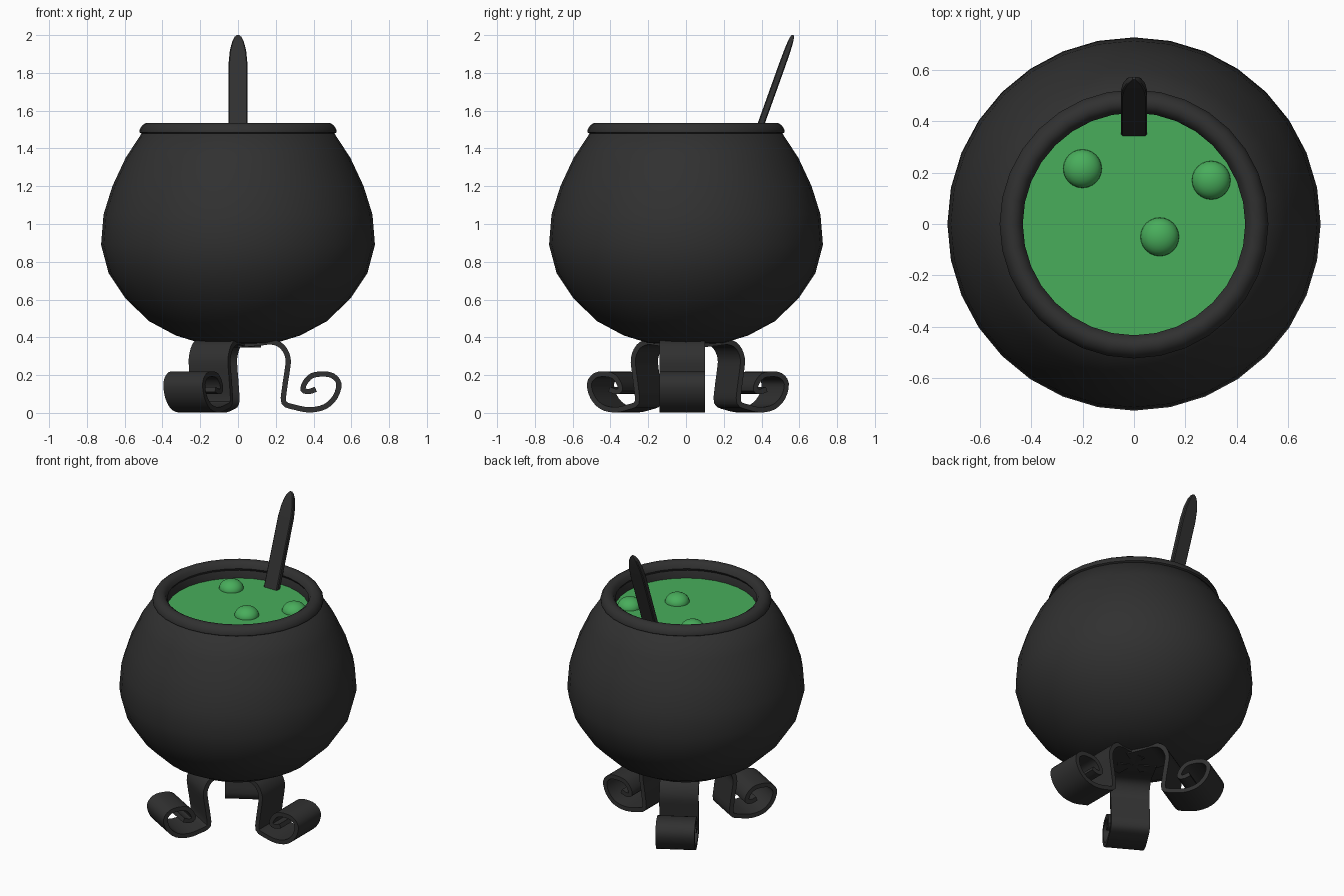
import bpy, bmesh, math
from mathutils import Vector

if "Cube" in bpy.data.objects:
    bpy.data.objects.remove(bpy.data.objects["Cube"])


def material(name, rgb):
    m = bpy.data.materials.new(name)
    m.diffuse_color = (*rgb, 1)
    m.use_nodes = True
    m.node_tree.nodes["Principled BSDF"].inputs["Base Color"].default_value = m.diffuse_color
    return m


IRON = material("black iron", (0.03, 0.03, 0.03))
BREW = material("green brew", (0.065, 0.42, 0.105))


def finish(bm, name, mat, angle=40):
    bmesh.ops.recalc_face_normals(bm, faces=bm.faces)
    mesh = bpy.data.meshes.new(name)
    bm.to_mesh(mesh)
    bm.free()
    mesh.materials.append(mat)
    ob = bpy.data.objects.new(name, mesh)
    bpy.context.collection.objects.link(ob)
    bpy.ops.object.select_all(action='DESELECT')
    bpy.context.view_layer.objects.active = ob
    ob.select_set(True)
    bpy.ops.object.shade_smooth_by_angle(angle=math.radians(angle))
    return ob


def skin(bm, rings, close_rings=False, cap=False):
    """Bridge a list of closed vertex rings with quads."""
    vs = [[bm.verts.new(p) for p in r] for r in rings]
    n = len(vs[0])
    pairs = list(zip(vs, vs[1:])) + ([(vs[-1], vs[0])] if close_rings else [])
    for a, b in pairs:
        for i in range(n):
            j = (i + 1) % n
            bm.faces.new((a[i], a[j], b[j], b[i]))
    if cap:
        bm.faces.new(vs[0])
        bm.faces.new(vs[-1])


def lathe(name, profile, mat, seg=32, closed=False):
    bm = bmesh.new()
    skin(bm, [[(r * math.cos(2 * math.pi * i / seg), r * math.sin(2 * math.pi * i / seg), z)
               for i in range(seg)] for r, z in profile], closed)
    bmesh.ops.remove_doubles(bm, verts=bm.verts, dist=1e-5)
    return finish(bm, name, mat)


# Round pot: outer wall, then the inner wall down to below the brew
lathe("pot", [(0, 0.36), (0.2, 0.37), (0.33, 0.41), (0.47, 0.485), (0.595, 0.605),
              (0.685, 0.74), (0.725, 0.89), (0.712, 1.05), (0.665, 1.2), (0.595, 1.35),
              (0.51, 1.48), (0.45, 1.5), (0.435, 1.46), (0.435, 1.40)], IRON)

# Rolled rim
lathe("rim", [(0.505, 1.475), (0.522, 1.485), (0.522, 1.497), (0.508, 1.522), (0.487, 1.536),
              (0.463, 1.536), (0.443, 1.522), (0.432, 1.495), (0.445, 1.475)], IRON, closed=True)

# Brew surface
bm = bmesh.new()
bmesh.ops.create_circle(bm, cap_ends=True, segments=32, radius=0.437)
bmesh.ops.translate(bm, verts=bm.verts, vec=(0, 0, 1.43))
finish(bm, "brew_surface", BREW)

# Bubbles
for k, (x, y) in enumerate([(-0.2, 0.215), (0.3, 0.17), (0.1, -0.05)]):
    bm = bmesh.new()
    bmesh.ops.create_uvsphere(bm, u_segments=24, v_segments=14, radius=0.075)
    bmesh.ops.scale(bm, verts=bm.verts, vec=(1, 1, 0.75))
    bmesh.ops.translate(bm, verts=bm.verts, vec=(x, y, 1.43))
    finish(bm, f"bubble_{k + 1}", BREW)

# Leaning stirring stick: flat bevelled section, tapering to a rounded tip
base, tip = Vector((0, 0.315, 1.3)), Vector((0, 0.566, 2.0))
across, thick = Vector((1, 0, 0)), (tip - base).normalized().cross(Vector((1, 0, 0)))
rings = []
for t, w, h in [(0, 0.05, 0.018), (0.78, 0.05, 0.018), (0.88, 0.043, 0.017),
                (0.95, 0.03, 0.014), (0.985, 0.017, 0.010), (1, 0.006, 0.005)]:
    c = base.lerp(tip, t)
    b = 0.3 * h
    outline = [(w, h - b), (w - b, h), (b - w, h), (-w, h - b),
               (-w, b - h), (b - w, -h), (w - b, -h), (w, b - h)]
    rings.append([c + across * u + thick * v for u, v in outline])
bm = bmesh.new()
skin(bm, rings, cap=True)
finish(bm, "stirring_stick", IRON)

# Scrolled ribbon legs: smooth path in (outward, z)
PATH = [(0.0, 0.36), (0.1, 0.368), (0.18, 0.375), (0.235, 0.35), (0.265, 0.29), (0.26, 0.22),
        (0.248, 0.14), (0.243, 0.055), (0.30, 0.03), (0.38, 0.016), (0.46, 0.033),
        (0.515, 0.085), (0.534, 0.155), (0.50, 0.197), (0.445, 0.206), (0.39, 0.196),
        (0.355, 0.16), (0.345, 0.122), (0.375, 0.113), (0.412, 0.125)]


def spline(points, steps=3):
    p = [Vector(q) for q in points]
    p = [2 * p[0] - p[1]] + p + [2 * p[-1] - p[-2]]
    out = []
    for a, b, c, d in zip(p, p[1:], p[2:], p[3:]):
        for s in range(steps):
            t = s / steps
            out.append(0.5 * (2 * b + (c - a) * t + (2 * a - 5 * b + 4 * c - d) * t ** 2
                              + (3 * b - a - 3 * c + d) * t ** 3))
    return out + [p[-2]]


def leg(name, angle, y0=-0.14, y1=0.10, half=0.014):
    pts = spline(PATH)
    ca, sa = math.cos(angle), math.sin(angle)
    rings = []
    for i, p in enumerate(pts):
        d = (pts[min(i + 1, len(pts) - 1)] - pts[max(i - 1, 0)]).normalized()
        n = Vector((-d.y, d.x)) * half
        rings.append([(q.x * ca - y * sa, q.x * sa + y * ca, max(q.y, 0))
                      for q, y in ((p + n, y0), (p + n, y1), (p - n, y1), (p - n, y0))])
    bm = bmesh.new()
    skin(bm, rings, cap=True)
    finish(bm, name, IRON)


for name, deg in (("right_leg", 0), ("back_left_leg", 120), ("front_left_leg", 240)):
    leg(name, math.radians(deg))
